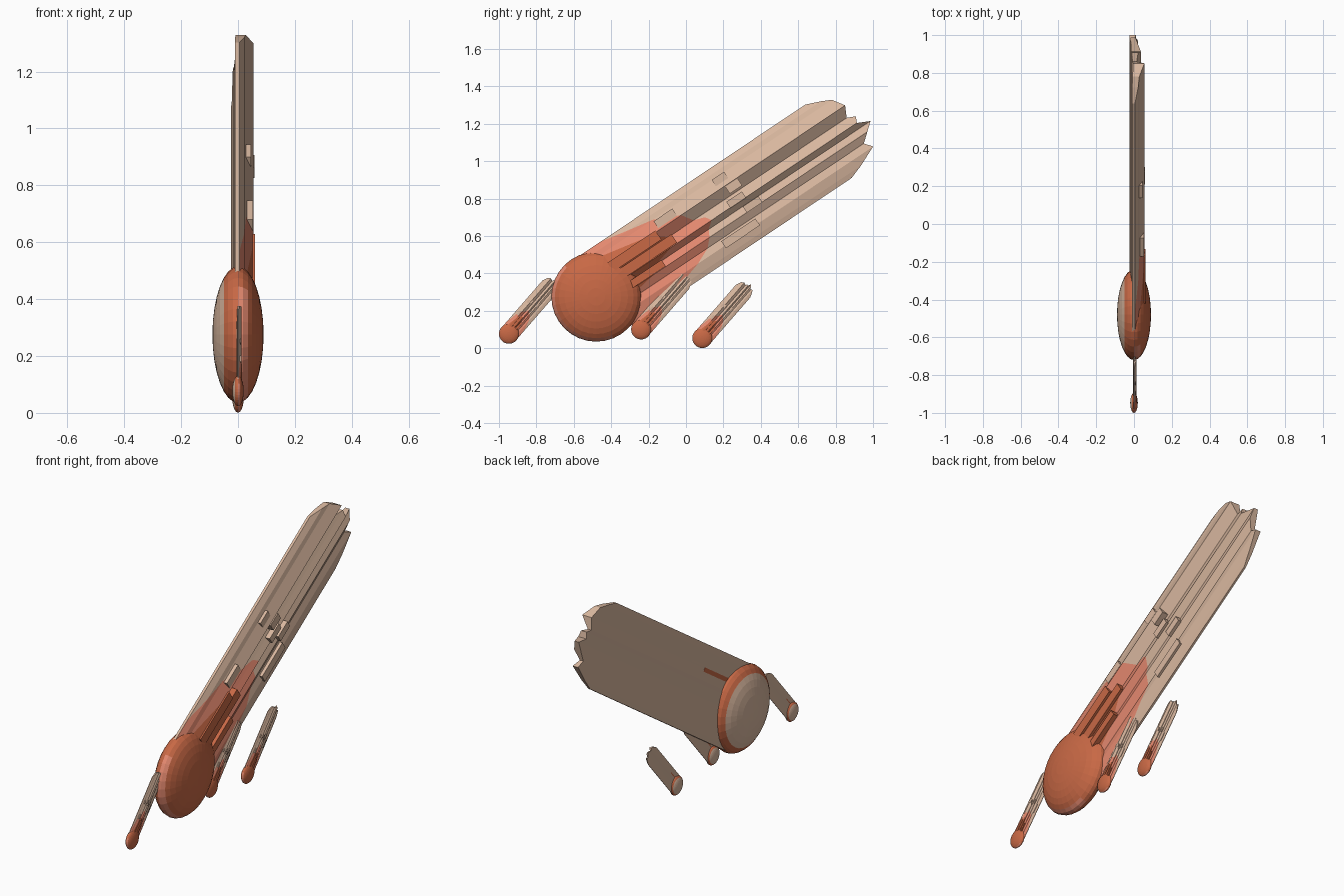
import bpy, bmesh, math
from mathutils import Matrix

if "Cube" in bpy.data.objects:
    bpy.data.objects.remove(bpy.data.objects["Cube"])


def material(name, rgb):
    m = bpy.data.materials.new(name)
    m.diffuse_color = (*rgb, 1)
    m.use_nodes = True
    m.node_tree.nodes["Principled BSDF"].inputs["Base Color"].default_value = m.diffuse_color
    return m


MATS = [material("tan", (.70, .48, .35)),
        material("salmon", (.78, .25, .16)),
        material("rust", (.58, .14, .06))]
TAN, SALMON, RUST = range(3)

# Tail columns: across, front x, back x, rust end, salmon end, ragged end
COLUMNS = [
    (.232, .005, -.010, .05, .18, 1.50),
    (.200, .022, -.010, .08, .34, 1.58),
    (.174, .028, -.008, .10, .48, 1.633),
    (.110, .055, -.004, .42, .62, 1.675),
    (.050, .014, -.008, .50, .66, 1.645),
    (.030, .022, -.012, .52, .72, 1.690),
    (-.003, .036, -.015, .48, .74, 1.675),
    (-.035, .008, -.018, .36, .70, 1.741),
    (-.073, .022, -.020, .32, .68, 1.696),
    (-.115, .000, -.022, .06, .64, 1.645),
    (-.156, .010, -.024, .05, .55, 1.677),
    (-.205, .000, -.022, .04, .38, 1.566),
    (-.232, -.008, -.020, .03, .18, 1.488),
]

# Raised plates on the tail: along from, to, across from, to, front x, colour
PLATES = [
    (.86, .94, .135, .175, .045, TAN),
    (.90, .98, .060, .105, .058, TAN),
    (.86, .96, -.005, .035, .048, TAN),
    (.92, 1.02, -.075, -.035, .040, TAN),
    (.72, .94, -.170, -.125, .020, TAN),
    (.48, .60, .120, .165, .052, TAN),
    (.15, .46, .060, .118, .060, RUST),
    (.15, .52, .000, .055, .050, RUST),
    (.15, .40, -.070, -.030, .048, RUST),
]


def add_object(name, bm, place):
    bmesh.ops.recalc_face_normals(bm, faces=bm.faces)
    mesh = bpy.data.meshes.new(name)
    bm.to_mesh(mesh)
    bm.free()
    for m in MATS:
        mesh.materials.append(m)
    ob = bpy.data.objects.new(name, mesh)
    ob.matrix_world = place
    bpy.context.collection.objects.link(ob)


def head(name, place):
    """Flattened ball, poles on x: tan back, rust front, salmon leading band."""
    bm = bmesh.new()
    bmesh.ops.create_uvsphere(bm, u_segments=32, v_segments=16, radius=1)
    bm.transform(Matrix.Diagonal((.09, .24, .24, 1)) @ Matrix.Rotation(math.pi / 2, 4, 'Y'))
    for f in bm.faces:
        c = f.calc_center_median()
        if c.x < -.05:
            f.material_index = TAN
        elif 0 < c.x < .034 and c.y < -.05:
            f.material_index = SALMON
        else:
            f.material_index = RUST
    add_object(name, bm, place)


def tail(name, place):
    """Pleated front, nearly flat back, ragged far end."""
    bm = bmesh.new()
    front, back = [], []
    for t, xf, xb, rust, salmon, end in COLUMNS:
        front.append([bm.verts.new((xf, s, t)) for s in (0, rust, salmon, end)])
        back.append([bm.verts.new((xb, s, t)) for s in (0, end)])
    for i in range(len(COLUMNS) - 1):
        a, b, c, d = front[i], front[i + 1], back[i], back[i + 1]
        for k, colour in enumerate((RUST, SALMON, TAN)):
            bm.faces.new((a[k], b[k], b[k + 1], a[k + 1])).material_index = colour
        bm.faces.new((c[0], c[1], d[1], d[0]))
        bm.faces.new((a[3], b[3], d[1], c[1]))
        bm.faces.new((a[0], c[0], d[0], b[0]))
    for i in (0, -1):
        bm.faces.new((*front[i], back[i][1], back[i][0]))
    add_object(name, bm, place)


def plates(name, place):
    """Raised blocks along the tail."""
    bm = bmesh.new()
    for s0, s1, t0, t1, x, colour in PLATES:
        x0 = -.005
        m = (Matrix.Translation(((x + x0) / 2, (s0 + s1) / 2, (t0 + t1) / 2))
             @ Matrix.Diagonal((x - x0, s1 - s0, t1 - t0, 1)))
        vs = bmesh.ops.create_cube(bm, size=1, matrix=m)["verts"]
        for f in {f for v in vs for f in v.link_faces}:
            f.material_index = colour
    add_object(name, bm, place)


# One large fireball and three small ones: y, z, size, tail angle
for name, y, z, size, angle in (("large", -.48, .275, 1, 33.8),
                                ("small_front", -.947, .077, .222, 49),
                                ("small_middle", -.24, .10, .222, 49),
                                ("small_rear", .087, .054, .222, 49)):
    place = (Matrix.Translation((0, y, z))
             @ Matrix.Rotation(math.radians(angle), 4, 'X') @ Matrix.Scale(size, 4))
    head(name + "_head", place)
    tail(name + "_tail", place)
    plates(name + "_tail_plates", place)
